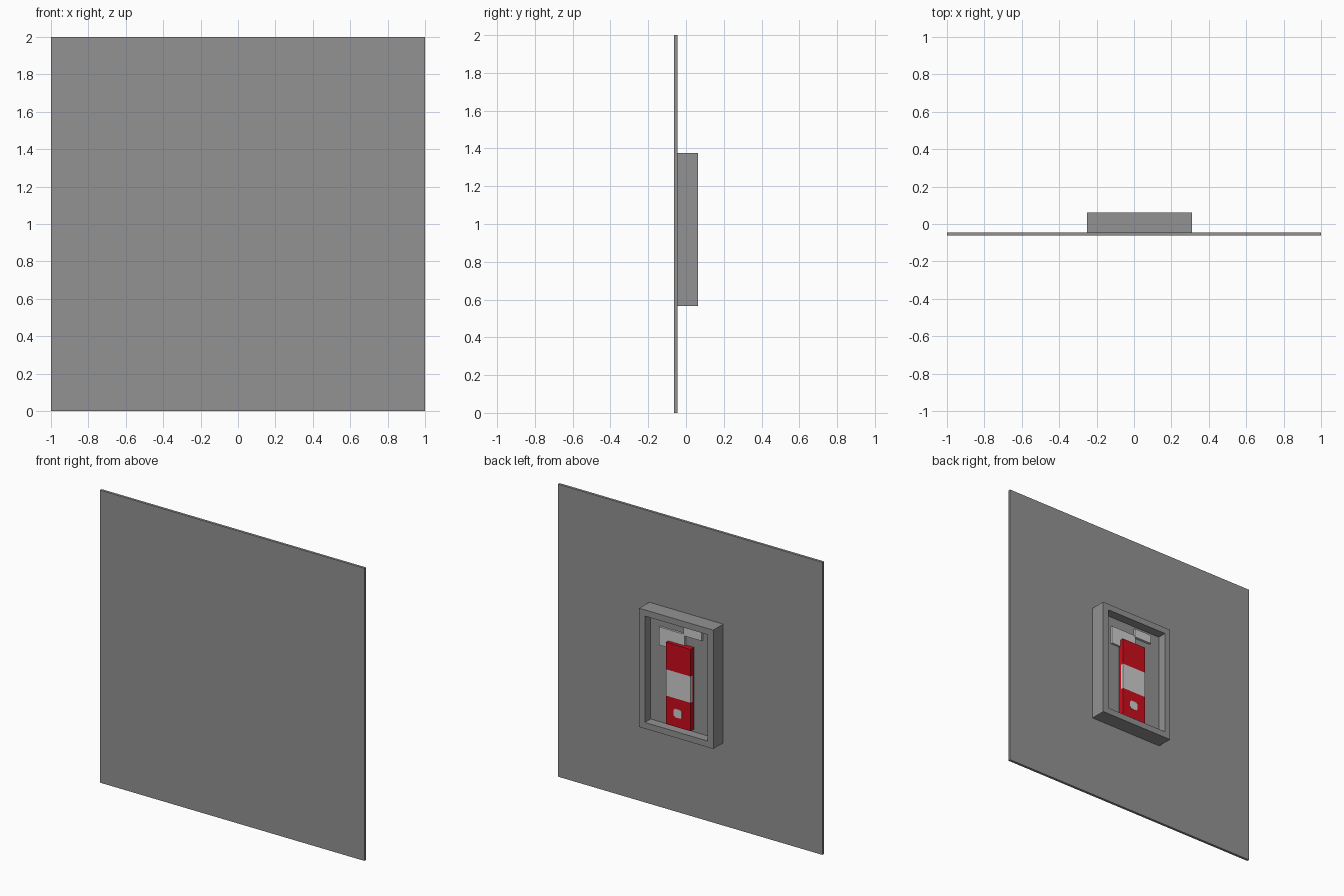
import bpy, bmesh
from mathutils import Vector

if "Cube" in bpy.data.objects:
    bpy.data.objects.remove(bpy.data.objects["Cube"])


def material(name, rgb):
    m = bpy.data.materials.new(name)
    m.diffuse_color = (*rgb, 1)
    m.use_nodes = True
    m.node_tree.nodes["Principled BSDF"].inputs["Base Color"].default_value = m.diffuse_color
    return m


GREY = material("wall grey", (0.29, 0.29, 0.29))
RED = material("bright red", (0.60, 0.004, 0.012))
WHITE = material("off white", (0.62, 0.62, 0.62))


def box_mesh(lo, hi):
    """bmesh box between two opposite corners"""
    bm = bmesh.new()
    bmesh.ops.create_cube(bm, size=1)
    lo, hi = Vector(lo), Vector(hi)
    for v in bm.verts:
        v.co = Vector([(lo[i] + hi[i]) / 2 + v.co[i] * (hi[i] - lo[i]) for i in range(3)])
    return bm


def finish(name, bm, *mats):
    bm.normal_update()
    me = bpy.data.meshes.new(name)
    bm.to_mesh(me)
    bm.free()
    for m in mats:
        me.materials.append(m)
    ob = bpy.data.objects.new(name, me)
    bpy.context.collection.objects.link(ob)
    return ob


def back_face(bm):
    bm.normal_update()
    return max(bm.faces, key=lambda f: f.normal.y)


WALL_Y, PANEL_Y = -0.045, 0.0

# Wall slab
finish("wall", box_mesh((-1, -0.0625, 0), (1, WALL_Y, 2)), GREY)

# Cabinet: a box whose open side is inset and pushed in
bm = box_mesh((-0.25, WALL_Y, 0.565), (0.31, 0.0625, 1.377))
face = back_face(bm)
bmesh.ops.inset_region(bm, faces=[face], thickness=0.06)
new = bmesh.ops.extrude_discrete_faces(bm, faces=[face])["faces"]
bmesh.ops.translate(bm, verts=new[0].verts, vec=(0, PANEL_Y - 0.0625, 0))
finish("cabinet", bm, GREY)

# Extinguisher body with a label band wrapping part of the sides
bm = box_mesh((-0.061, PANEL_Y, 0.626), (0.124, 0.038, 1.185))
for co, no in (((0, 0, 0.82), (0, 0, 1)), ((0, 0, 1.0), (0, 0, 1)), ((0, 0.016, 0), (0, 1, 0))):
    bmesh.ops.bisect_plane(bm, geom=bm.verts[:] + bm.edges[:] + bm.faces[:],
                           plane_co=co, plane_no=no)
for f in bm.faces:
    c = f.calc_center_median()
    f.material_index = int(0.82 < c.z < 1.0 and c.y > 0.016)
finish("extinguisher_body", bm, RED, WHITE)

# Small sticker with clipped corners
bm = box_mesh((0.005, 0.037, 0.691), (0.065, 0.040, 0.751))
corners = [e for e in bm.edges if abs(e.verts[0].co.y - e.verts[1].co.y) > 0.001]
bmesh.ops.bevel(bm, geom=corners, offset=0.011, segments=1, affect='EDGES')
finish("sticker", bm, WHITE)

# Valve plate and lever above the body
finish("valve", box_mesh((0.0, PANEL_Y, 1.138), (0.195, 0.014, 1.262)), WHITE)
finish("lever", box_mesh((-0.128, PANEL_Y, 1.252), (0.006, 0.016, 1.312)), WHITE)
